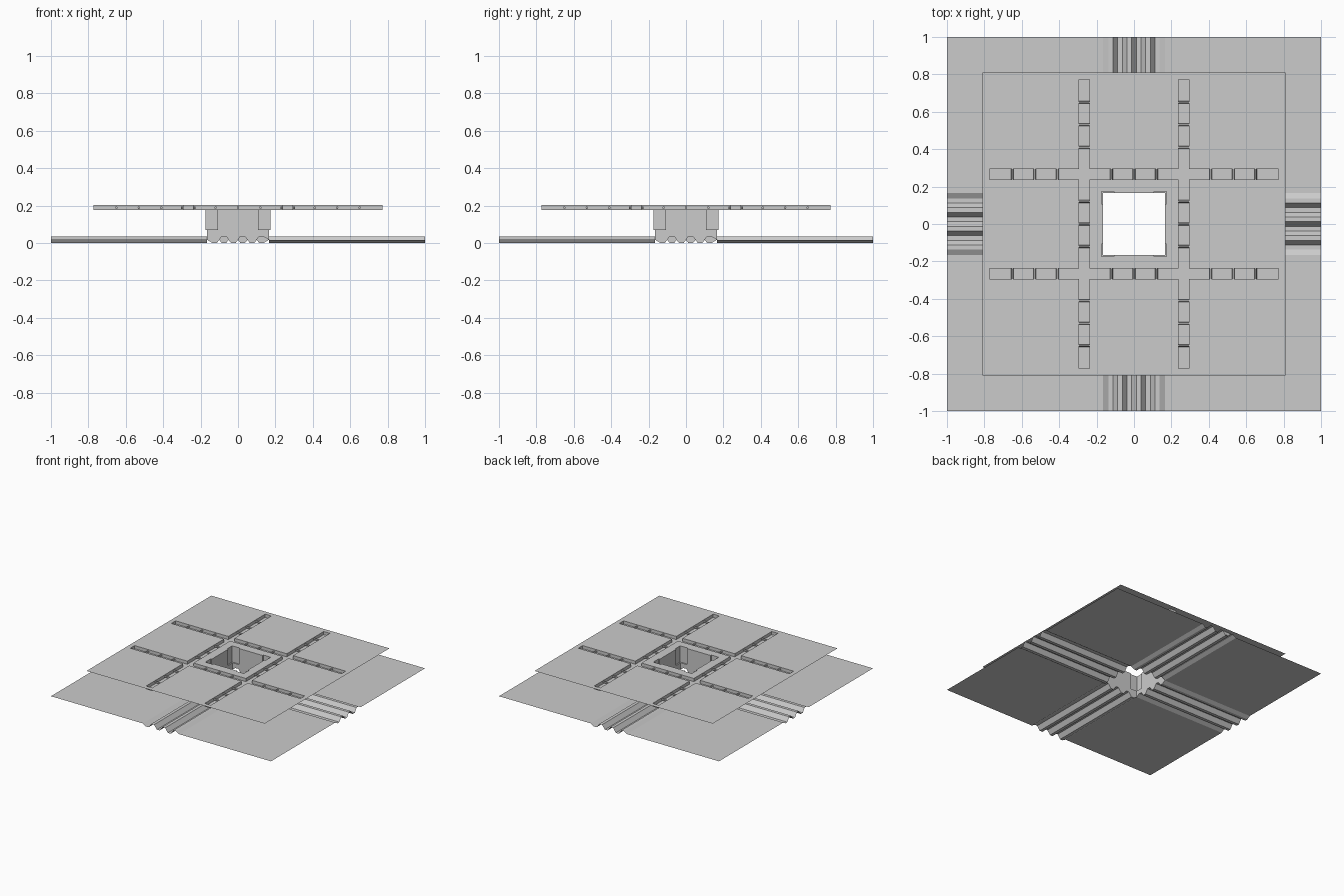
import bpy, bmesh
from math import pi
from mathutils import Matrix, Vector

cube = bpy.data.objects.get("Cube")
if cube:
    bpy.data.objects.remove(cube)

GREY = (0.6, 0.6, 0.6, 1)
mat = bpy.data.materials.new("plain_grey")
mat.use_nodes = True
mat.diffuse_color = GREY
mat.node_tree.nodes["Principled BSDF"].inputs["Base Color"].default_value = GREY

DECK, FLOOR = 0.203, 0.177     # upper sheet and groove floor heights
BASE, WAVE = 0.017, 0.017      # lower sheet height and corrugation depth
DUCT, POCKET, JAMB, SILL = 0.165, 0.175, 0.107, 0.07
G0, G1, END, EDGE = 0.238, 0.294, 0.773, 0.81


def finish(name, bm):
    bmesh.ops.remove_doubles(bm, verts=bm.verts, dist=0.0001)
    me = bpy.data.meshes.new(name)
    bm.to_mesh(me)
    bm.free()
    me.materials.append(mat)
    ob = bpy.data.objects.new(name, me)
    bpy.context.collection.objects.link(ob)
    return ob


def face(bm, *pts):
    return bm.faces.new([bm.verts.new(p) for p in pts])


def four_sides(bm):
    """Repeat the geometry around the centre in quarter turns."""
    source = bm.verts[:] + bm.edges[:] + bm.faces[:]
    for k in range(1, 4):
        new = bmesh.ops.duplicate(bm, geom=source)["geom"]
        verts = [g for g in new if isinstance(g, bmesh.types.BMVert)]
        bmesh.ops.rotate(bm, verts=verts, matrix=Matrix.Rotation(k * pi / 2, 3, 'Z'))


# Trapezoid wave across the back arm: alternating crests and troughs
profile = [(-DUCT, BASE)]
for i in range(6):
    centre = -0.125 + 0.05 * i
    z = BASE + (WAVE if i % 2 == 0 else -WAVE)
    profile += [(centre - 0.0125, z), (centre + 0.0125, z)]
profile.append((DUCT, BASE))

# Lower sheet: corrugated arm and flat corner, repeated four times
bm = bmesh.new()
for (x0, z0), (x1, z1) in zip(profile, profile[1:]):
    face(bm, (x0, DUCT, z0), (x1, DUCT, z1), (x1, 1, z1), (x0, 1, z0))
face(bm, (DUCT, DUCT, BASE), (1, DUCT, BASE), (1, 1, BASE), (DUCT, 1, BASE))
four_sides(bm)
finish("lower_corrugated_sheet", bm)

# Duct wall: wavy foot, middle panel, and pockets stepped out at the corners
bm = bmesh.new()
for (x0, z0), (x1, z1) in zip(profile, profile[1:]):
    face(bm, (x0, DUCT, z0), (x0, DUCT, SILL), (x1, DUCT, SILL), (x1, DUCT, z1))
face(bm, (-JAMB, DUCT, SILL), (-JAMB, DUCT, DECK), (JAMB, DUCT, DECK), (JAMB, DUCT, SILL))
face(bm, (-JAMB, DUCT, DECK), (-JAMB, POCKET, DECK), (JAMB, POCKET, DECK), (JAMB, DUCT, DECK))
for s in (-1, 1):
    j, d, p = s * JAMB, s * DUCT, s * POCKET
    face(bm, (j, POCKET, SILL), (j, POCKET, DECK), (p, POCKET, DECK), (p, POCKET, SILL))
    face(bm, (j, DUCT, SILL), (j, DUCT, DECK), (j, POCKET, DECK), (j, POCKET, SILL))
    face(bm, (j, DUCT, SILL), (j, POCKET, SILL), (p, POCKET, SILL), (d, DUCT, SILL))
four_sides(bm)
bmesh.ops.recalc_face_normals(bm, faces=bm.faces)
finish("centre_duct", bm)

# Upper sheet with crossing sunken grooves and a square hole
half = [POCKET, G0, G1, END, EDGE]
cuts = [-v for v in reversed(half)] + half


def cell_height(i, j):
    """Height of a grid cell, or None for the hole."""
    x, y = (abs(cuts[k] + cuts[k + 1]) / 2 for k in (i, j))
    if x < POCKET and y < POCKET:
        return None
    for a, b in ((x, y), (y, x)):
        if G0 < a < G1 and b < END:
            return FLOOR
    return DECK


bm = bmesh.new()
n = len(cuts) - 1
for i in range(n):
    for j in range(n):
        h = cell_height(i, j)
        if h is None:
            continue
        x0, x1, y0, y1 = cuts[i], cuts[i + 1], cuts[j], cuts[j + 1]
        face(bm, (x0, y0, h), (x1, y0, h), (x1, y1, h), (x0, y1, h))
        if h == DECK:
            continue
        # Groove walls wherever the neighbouring cell is at deck height
        for di, dj, a, b in ((-1, 0, (x0, y0), (x0, y1)), (1, 0, (x1, y1), (x1, y0)),
                             (0, -1, (x1, y0), (x0, y0)), (0, 1, (x0, y1), (x1, y1))):
            if cell_height(i + di, j + dj) == DECK:
                face(bm, (*a, FLOOR), (*b, FLOOR), (*b, DECK), (*a, DECK))
bmesh.ops.remove_doubles(bm, verts=bm.verts, dist=0.0001)
bmesh.ops.dissolve_limit(bm, angle_limit=0.01, verts=bm.verts, edges=bm.edges)
finish("upper_grooved_sheet", bm)

# Small rods across each groove, poking through its walls
bm = bmesh.new()
for y in (-0.65, -0.53, -0.41, -0.12, 0, 0.12, 0.41, 0.53, 0.65):
    place = Matrix.Translation(((G0 + G1) / 2, y, 0.189)) @ Matrix.Rotation(pi / 2, 4, 'Y')
    bmesh.ops.create_cone(bm, cap_ends=True, segments=6, radius1=0.007, radius2=0.007,
                          depth=0.076, matrix=place)
four_sides(bm)
finish("groove_rods", bm)
